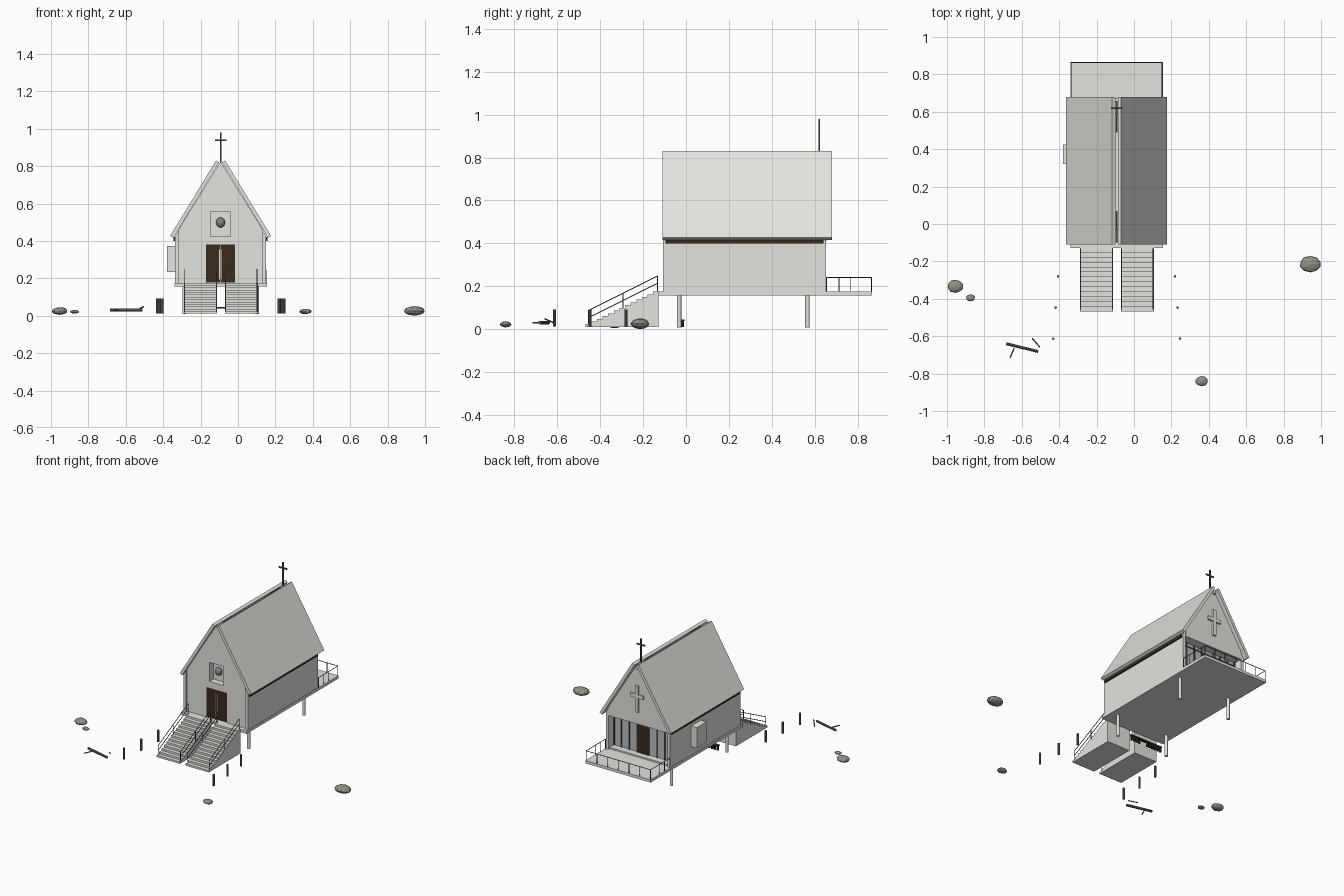
import bpy, bmesh, math
from mathutils import Vector

if "Cube" in bpy.data.objects:
    bpy.data.objects.remove(bpy.data.objects["Cube"])

CX = -0.096  # centre line of the building


def material(name, r, g, b):
    m = bpy.data.materials.new(name)
    m.diffuse_color = (r, g, b, 1)
    m.use_nodes = True
    m.node_tree.nodes["Principled BSDF"].inputs["Base Color"].default_value = m.diffuse_color
    return m


CONCRETE = material("pale concrete", 0.78, 0.77, 0.73)
WOOD = material("dark brown wood", 0.042, 0.024, 0.014)
METAL = material("dark metal", 0.07, 0.07, 0.075)
GLASS = material("grey glass", 0.50, 0.51, 0.50)
BELL = material("bell grey", 0.23, 0.22, 0.21)
STONE = material("grey brown stone", 0.30, 0.27, 0.235)
OLD_WOOD = material("weathered wood", 0.16, 0.148, 0.135)


def finish(name, bm, mat):
    bmesh.ops.recalc_face_normals(bm, faces=bm.faces)
    me = bpy.data.meshes.new(name)
    bm.to_mesh(me)
    bm.free()
    me.materials.append(mat)
    ob = bpy.data.objects.new(name, me)
    ob.location = (0.003, 0, -0.006)
    bpy.context.collection.objects.link(ob)
    return ob


def prism(name, pts, axis, a, b, mat):
    """Extrude a profile: xz points along y, or yz points along x."""
    bm = bmesh.new()
    place = (lambda p, t: (p[0], t, p[1])) if axis == "y" else (lambda p, t: (t, p[0], p[1]))
    lo = [bm.verts.new(place(p, a)) for p in pts]
    hi = [bm.verts.new(place(p, b)) for p in pts]
    bm.faces.new(lo)
    bm.faces.new(hi)
    for i in range(len(pts)):
        j = (i + 1) % len(pts)
        bm.faces.new((lo[i], lo[j], hi[j], hi[i]))
    return finish(name, bm, mat)


def box(name, x0, x1, y0, y1, z0, z1, mat):
    return prism(name, [(x0, z0), (x1, z0), (x1, z1), (x0, z1)], "y", y0, y1, mat)


def bars(name, segments, r, mat, sides=6):
    """Round bars between point pairs, joined in one object."""
    bm = bmesh.new()
    for p, q in segments:
        p, q = Vector(p), Vector(q)
        new = bmesh.ops.create_cone(bm, cap_ends=True, segments=sides, radius1=r,
                                    radius2=r, depth=(q - p).length)["verts"]
        rot = Vector((0, 0, 1)).rotation_difference(q - p).to_matrix()
        for v in new:
            v.co = rot @ v.co + (p + q) / 2
    return finish(name, bm, mat)


def cut(ob, cutter):
    m = ob.modifiers.new("cut", "BOOLEAN")
    m.object, m.operation, m.solver = cutter, "DIFFERENCE", "EXACT"
    cutter.hide_render = True
    cutter.hide_set(True)


# floor platform with rear balcony, on four legs
box("floor_platform", -0.343, 0.151, -0.127, 0.867, 0.163, 0.182, CONCRETE)
for x in (-0.29, 0.10):
    for y in (-0.032, 0.565):
        bars("support_leg", [((x, y, 0.015), (x, y, 0.165))], 0.01, CONCRETE, 12)

# side walls, roof slabs and the dark strip below the eaves
for s, side in ((-1, "left"), (1, "right")):
    def sx(d):
        return CX + s * d
    prism(side + "_wall", [(sx(0.243), 0.18), (sx(0.223), 0.18), (sx(0.223), 0.464),
                           (sx(0.243), 0.432)], "y", -0.108, 0.652, CONCRETE)
    prism(side + "_roof", [(sx(0.270), 0.433), (sx(0.024), 0.836), (sx(0.007), 0.826),
                           (sx(0.253), 0.423)], "y", -0.11, 0.68, CONCRETE)
    x0, x1 = sorted((sx(0.242), sx(0.251)))
    box(side + "_eave_strip", x0, x1, -0.095, 0.64, 0.405, 0.427, WOOD)

# front gable wall with bell niche and door recess
gable_top = [(CX + 0.224, 0.468), (CX, 0.83), (CX - 0.224, 0.468)]
front = prism("front_gable", [(CX - 0.224, 0.18), (CX + 0.224, 0.18)] + gable_top,
              "y", -0.098, -0.03, CONCRETE)
cut(front, box("niche_cutter", -0.15, -0.043, -0.2, -0.055, 0.43, 0.56, CONCRETE))
cut(front, box("door_cutter", -0.174, -0.018, -0.2, -0.086, 0.1821, 0.386, CONCRETE))

bm = bmesh.new()
bmesh.ops.create_uvsphere(bm, u_segments=16, v_segments=10, radius=1)
for v in bm.verts:
    v.co = (CX + v.co.x * 0.024, -0.078 + v.co.y * 0.02, 0.505 + v.co.z * 0.027)
bell = finish("bell", bm, BELL)
bell.data.shade_smooth()

# double front door with tall pale handles
for s in (-1, 1):
    x0, x1 = sorted((CX + s * 0.0015, CX + s * 0.078))
    box("door_leaf", x0, x1, -0.094, -0.084, 0.184, 0.386, WOOD)
    x0, x1 = sorted((CX + s * 0.003, CX + s * 0.008))
    box("door_handle", x0, x1, -0.099, -0.093, 0.20, 0.36, CONCRETE)

# rear gable with raised cross
prism("rear_gable", [(CX - 0.224, 0.415), (CX + 0.224, 0.415)] + gable_top,
      "y", 0.585, 0.655, CONCRETE)
box("gable_cross_upright", CX - 0.012, CX + 0.012, 0.65, 0.668, 0.50, 0.68, CONCRETE)
box("gable_cross_arm", CX - 0.05, CX + 0.05, 0.65, 0.667, 0.598, 0.622, CONCRETE)

# recessed rear glazing with slim mullions, sill and door
box("rear_glazing", CX - 0.224, CX + 0.224, 0.585, 0.593, 0.18, 0.42, GLASS)
for d in (-0.218, -0.165, -0.105, -0.045, 0.045, 0.105, 0.165, 0.218):
    box("mullion", CX + d - 0.003, CX + d + 0.003, 0.59, 0.599, 0.18, 0.42, METAL)
box("transom", CX - 0.224, CX + 0.224, 0.59, 0.598, 0.388, 0.394, METAL)
box("rear_sill", CX - 0.224, CX + 0.224, 0.59, 0.64, 0.18, 0.192, CONCRETE)
box("rear_door", CX - 0.042, CX + 0.042, 0.59, 0.60, 0.19, 0.388, WOOD)
for z in (0.23, 0.28, 0.33):
    box("rear_door_rail", CX - 0.03, CX + 0.03, 0.598, 0.603, z, z + 0.006, METAL)

# ridge beam in the gap between the roof slabs
box("ridge_beam", CX - 0.008, CX + 0.008, -0.10, 0.67, 0.795, 0.815, CONCRETE)
for y0, y1 in ((-0.09, 0.07), (0.49, 0.65)):
    box("ridge_batten", CX - 0.005, CX + 0.005, y0, y1, 0.81, 0.822, WOOD)

# cross on the ridge
box("roof_cross_upright", CX - 0.004, CX + 0.004, 0.616, 0.624, 0.80, 0.985, METAL)
box("roof_cross_arm", CX - 0.031, CX + 0.031, 0.616, 0.624, 0.941, 0.949, METAL)

# box on the left wall
box("side_box", -0.382, -0.338, 0.32, 0.425, 0.24, 0.38, CONCRETE)

# twin staircases with railings
STEPS, Y0, Y1, Z0, Z1 = 13, -0.467, -0.127, 0.017, 0.182
profile = [(Y1, Z0), (Y0, Z0)]
for i in range(STEPS):
    z = Z0 + (Z1 - Z0) * (i + 1) / STEPS
    profile += [(Y0 + (Y1 - Y0) * i / STEPS, z), (Y0 + (Y1 - Y0) * (i + 1) / STEPS, z)]
for x0, x1 in ((-0.291, -0.115), (-0.073, 0.103)):
    prism("stair_flight", profile, "x", x0, x1, CONCRETE)
    for x in (x0 + 0.004, x1 - 0.004):
        top = lambda y, h: (x, y, 0.025 + h + (y + 0.455) * 0.5)
        segs = [(top(-0.455, h), top(-0.132, h)) for h in (0.035, 0.068)]
        segs += [(top(y, -0.005), top(y, 0.068)) for y in (-0.455, -0.293, -0.132)]
        bars("stair_railing", segs, 0.0021, METAL)

# balcony railing
zr, xl, xr, yb = 0.248, -0.339, 0.147, 0.863
corners = [(xl, 0.655), (xl, yb), (xr, yb), (xr, 0.655)]
segs = [((*corners[i], zr), (*corners[i + 1], zr)) for i in range(3)]
posts = [(xl + (xr - xl) * i / 6, yb) for i in range(7)]
posts += [(x, y) for x in (xl, xr) for y in (0.655, 0.712, 0.767)]
segs += [((x, y, 0.18), (x, y, zr)) for x, y in posts]
bars("balcony_railing", segs, 0.0021, METAL)

# low row of dark logs stored under the floor
bars("stored_logs", [((-0.23 + i * 0.021, -0.018, 0.017), (-0.23 + i * 0.021, -0.018, 0.046))
                     for i in range(12) if i not in (6, 7)], 0.008, WOOD, 8)
box("log_rack_bar", -0.238, 0.008, -0.03, -0.008, 0.045, 0.052, WOOD)

# path marker posts
for x, y in ((-0.409, -0.28), (-0.422, -0.447), (-0.435, -0.613),
             (0.216, -0.28), (0.23, -0.447), (0.243, -0.613)):
    bars("path_post", [((x, y, 0.019), (x, y, 0.098))], 0.007, OLD_WOOD, 8)

# driftwood
bars("driftwood_log", [((-0.686, -0.640, 0.037), (-0.515, -0.682, 0.037))], 0.008, OLD_WOOD, 8)
bars("driftwood_branches", [((-0.665, -0.714, 0.037), (-0.644, -0.665, 0.037)),
                            ((-0.547, -0.611, 0.035), (-0.507, -0.658, 0.055))],
     0.0035, OLD_WOOD)

# rocks
for n, (x, y, z, rx, ry, rz) in enumerate(((-0.957, -0.333, 0.031, 0.043, 0.035, 0.020),
                                           (-0.877, -0.395, 0.027, 0.024, 0.019, 0.010),
                                           (0.940, -0.214, 0.032, 0.057, 0.044, 0.025),
                                           (0.358, -0.840, 0.029, 0.034, 0.027, 0.014))):
    bm = bmesh.new()
    bmesh.ops.create_icosphere(bm, subdivisions=2, radius=1)
    for v in bm.verts:
        k = 1 + 0.04 * math.sin(3 * v.co.x + 2 * n) * math.cos(4 * v.co.y + n)
        v.co = (x + v.co.x * rx * k, y + v.co.y * ry * k, z + v.co.z * rz * k)
    finish("rock", bm, STONE)
